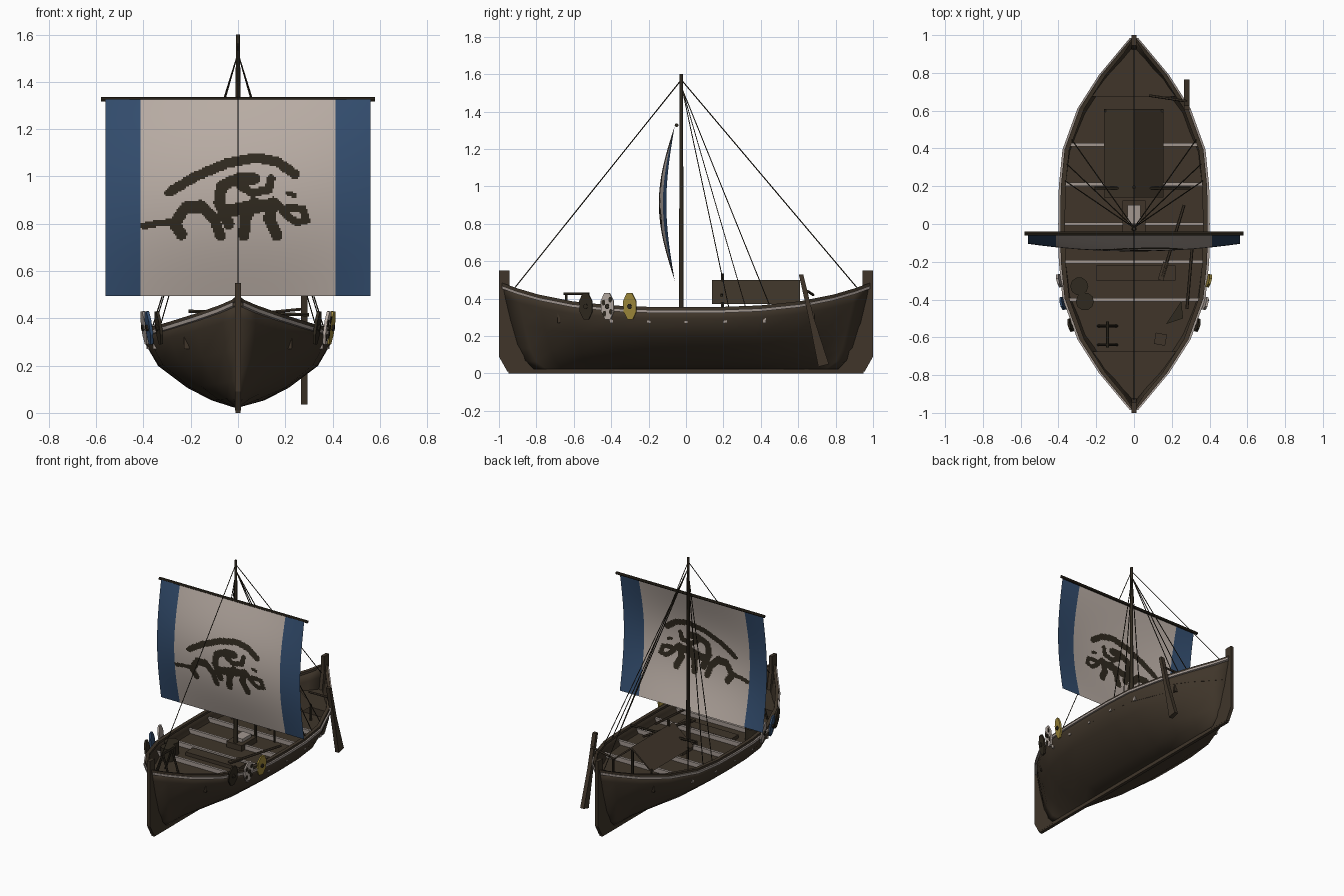
import bpy, bmesh, math
from mathutils import Vector, Matrix

if "Cube" in bpy.data.objects:
    bpy.data.objects.remove(bpy.data.objects["Cube"])


def mat(name, c):
    m = bpy.data.materials.new(name)
    m.diffuse_color = (*c, 1)
    m.use_nodes = True
    m.node_tree.nodes["Principled BSDF"].inputs["Base Color"].default_value = m.diffuse_color
    return m


WOOD = mat("brown wood", (0.050, 0.036, 0.023))
DARK = mat("dark wood", (0.030, 0.023, 0.014))
CREAM = mat("pale cloth", (0.50, 0.43, 0.385))
TRIM = mat("pale trim", (0.36, 0.31, 0.28))
BLUE = mat("blue", (0.034, 0.076, 0.16))
YELLOW = mat("yellow", (0.36, 0.26, 0.045))


def mesh(name, verts, faces, *mats, smooth=None):
    me = bpy.data.meshes.new(name)
    me.from_pydata(verts, [], faces)
    bm = bmesh.new()
    bm.from_mesh(me)
    bmesh.ops.recalc_face_normals(bm, faces=bm.faces)
    bm.to_mesh(me)
    bm.free()
    ob = bpy.data.objects.new(name, me)
    bpy.context.collection.objects.link(ob)
    for m in mats:
        me.materials.append(m)
    if smooth:
        bpy.ops.object.select_all(action='DESELECT')
        ob.select_set(True)
        bpy.context.view_layer.objects.active = ob
        bpy.ops.object.shade_smooth_by_angle(angle=math.radians(smooth))
    return ob


def grid_faces(rows, cols, closed=False):
    n = cols if closed else cols - 1
    return [(i * cols + j, i * cols + (j + 1) % cols, (i + 1) * cols + (j + 1) % cols, (i + 1) * cols + j)
            for i in range(rows - 1) for j in range(n)]


def prism(name, pts, place, a, b, m):
    """Extrude a 2D outline from a to b; place(p, q, t) gives the 3D point."""
    n = len(pts)
    v = [place(p, q, t) for t in (a, b) for p, q in pts]
    f = [tuple(range(n)), tuple(range(2 * n - 1, n - 1, -1))] + grid_faces(2, n, True)
    return mesh(name, v, f, m)


def rod(name, a, b, r, m, n=6, r2=None):
    a, b = Vector(a), Vector(b)
    rot = (b - a).to_track_quat('Z', 'Y')
    v = [p + rot @ Vector((q * math.cos(2 * math.pi * k / n), q * math.sin(2 * math.pi * k / n), 0))
         for p, q in ((a, r), (b, r2 or r)) for k in range(n)]
    f = [tuple(range(n)), tuple(range(2 * n - 1, n - 1, -1))] + grid_faces(2, n, True)
    return mesh(name, v, f, m, smooth=40 if n > 6 else None)


def box(name, c, s, m, turn=0):
    R = Matrix.Rotation(math.radians(turn), 3, 'Z')
    sq = [(-s[0] / 2, -s[1] / 2), (s[0] / 2, -s[1] / 2), (s[0] / 2, s[1] / 2), (-s[0] / 2, s[1] / 2)]
    return prism(name, sq, lambda p, q, t: Vector(c) + R @ Vector((p, q, t)), -s[2] / 2, s[2] / 2, m)


def interp(x, tab):
    for (a, p), (b, q) in zip(tab, tab[1:]):
        if x <= b:
            return p + (q - p) * (x - a) / (b - a)
    return tab[-1][1]


# hull form: beam along the length, section shape, rake of the ends
BEAM = [(0, .393), (.2, .39), (.4, .37), (.62, .29), (.8, .175), (.92, .075), (1, .008)]
SECT = [(0, .02), (.1, .28), (.26, .54), (.55, .86), (.84, 1), (1, .985)]
RAKE = [(0, .81), (.1, .87), (.26, .905), (.55, .94), (.84, .97), (1, .985)]
US = [-1, -.92, -.8, -.62, -.4, -.2, 0, .2, .4, .62, .8, .92, 1]


def beam(u): return interp(abs(u), BEAM)
def sheer(u): return .345 + .13 * abs(u) ** 3


def hull_pt(u, f, side=1, out=0):
    return Vector((side * (beam(u) * interp(f, SECT) + out), u * interp(f, RAKE), .02 + f * (sheer(u) - .02)))


def at_height(u, z, side):
    return hull_pt(u, min(1, (z - .02) / (sheer(u) - .02)), side)


ring = [(f, -1) for f, _ in reversed(SECT)] + [(f, 1) for f, _ in SECT[1:]]
hull = mesh("hull", [hull_pt(u, f, s) for u in US for f, s in ring],
            grid_faces(len(US), len(ring)), WOOD, smooth=40)
mod = hull.modifiers.new("thickness", 'SOLIDIFY')
mod.thickness, mod.offset = .012, -1

# rails: pale rubbing strip and brown cap
for s, word in ((-1, "left"), (1, "right")):
    for nm, m, i, o, lo, hi in (("trim", TRIM, -.005, .014, -.022, -.006), ("cap", WOOD, -.022, .003, -.006, .010)):
        v = []
        for u in US:
            c = hull_pt(u, 1, s)
            for dx, dz in ((i, lo), (o, lo), (o, hi), (i, hi)):
                v.append((s * max(.001, abs(c.x) + dx), c.y, c.z + dz))
        mesh(f"{word}_{nm}", v, grid_faces(len(US), 4, True), m)

# keel, stem and stern posts
box("keel", (0, 0, .0125), (.022, 1.9, .025), WOOD)
POST = [(1, .55), (1, .09), (.955, .01), (.8, .01), (.86, .07), (.92, .3), (.945, .45), (.945, .55)]
for s, nm in ((-1, "stem_post"), (1, "stern_post")):
    prism(nm, POST, lambda p, q, t: (t, s * p, q), -.012, .012, WOOD)


# decks
def deck(name, us, z):
    mesh(name, [at_height(u, z, s) for u in us for s in (-1, 1)], grid_faces(len(us), 2), WOOD)


deck("main_deck", [-.72, -.62, -.4, -.2, 0, .2, .4, .62, .72], .27)
for s, nm in ((-1, "fore_deck"), (1, "aft_deck")):
    deck(nm, [s * u for u in (.7, .8, .92, 1)], .32)
    w = abs(at_height(.7, .3, 1).x)
    box(nm + "_riser", (0, s * .68, .295), (2 * w, .012, .05), WOOD)
for k, y in enumerate((-.4, -.2, 0, .21, .42)):
    w = abs(at_height(y, .29, 1).x)
    box(f"cross_beam_{k}", (0, y, .285), (2 * w - .01, .018, .03), TRIM)

# mast, yard, mast step
rod("mast", (0, -.025, .25), (0, -.025, 1.6), .014, DARK, 10, .009)
rod("yard", (-.58, -.05, 1.327), (.58, -.05, 1.327), .010, DARK, 8)
box("mast_step", (0, .04, .285), (.12, .17, .05), WOOD)
box("mast_wedge", (0, .05, .32), (.07, .10, .025), TRIM)

# sail: side stripes and a beast painted with thick strokes
STROKES = [
    (.021, [(-.28, .94), (-.18, 1.0), (-.05, 1.055), (.08, 1.08), (.17, 1.06), (.24, 1.01)]),
    (.014, [(-.30, .93), (-.24, .97)]),
    (.024, [(-.24, .755), (-.27, .80), (-.22, .87), (-.16, .87)]),
    (.022, [(-.075, .75), (-.10, .82), (-.16, .88)]),
    (.024, [(-.04, .80), (-.08, .89), (-.07, .96), (0, .99), (.07, .99)]),
    (.018, [(.14, .99), (.13, .945), (.06, .93), (.01, .96)]),
    (.028, [(-.06, .85), (.05, .87), (.14, .88)]),
    (.024, [(.025, .75), (.03, .82), (.07, .89)]),
    (.024, [(.165, .75), (.13, .82), (.15, .89)]),
    (.016, [(.17, .88), (.21, .83), (.25, .805), (.29, .815), (.275, .86), (.21, .87)]),
    (.010, [(.21, .93), (.24, .92)]),
    (.014, [(-.40, .79), (-.35, .80), (-.27, .81)]),
]


def seg_dist(x, z, a, b):
    dx, dz = b[0] - a[0], b[1] - a[1]
    t = max(0, min(1, ((x - a[0]) * dx + (z - a[1]) * dz) / (dx * dx + dz * dz)))
    return math.hypot(x - a[0] - t * dx, z - a[1] - t * dz)


def painted(x, z):
    return any(seg_dist(x, z, a, b) < w for w, p in STROKES for a, b in zip(p, p[1:]))


NX, NZ = 168, 124
v = []
for j in range(NZ + 1):
    for i in range(NX + 1):
        x, t = -.56 + 1.12 * i / NX, j / NZ
        v.append((x, -.06 - math.sin(math.pi * t) * (.085 - .04 * (x / .56) ** 2), .495 + .83 * t))
sail = mesh("sail", v, grid_faces(NZ + 1, NX + 1), CREAM, BLUE, DARK, smooth=40)
for p in sail.data.polygons:
    x, _, z = p.center
    p.material_index = 1 if abs(x) > .413 else 2 if .7 < z < 1.12 and painted(x, z) else 0

# rigging
rod("fore_stay", (0, -.025, 1.57), (0, -.93, .44), .003, DARK, 4)
rod("back_stay", (0, -.025, 1.57), (0, .93, .44), .003, DARK, 4)
for s, word in ((-1, "left"), (1, "right")):
    for k, y in enumerate((.23, .32, .45)):
        rod(f"{word}_shroud_{k}", (0, -.02, 1.52), (s * (beam(y) - .02), y, sheer(y)), .003, DARK, 4)

# shields
for s, word, cols in ((-1, "left", (DARK, BLUE, TRIM)), (1, "right", (DARK, CREAM, YELLOW))):
    for y, m in zip((-.535, -.42, -.3), cols):
        R = Vector((s, -.25, -.14)).to_track_quat('Z', 'Y')
        c = Vector((s * (beam(y) + .014), y, .36))

        def disc(name, w, h, a, b, m, ox=0, oy=0):
            o = [(ox + w * math.cos(math.pi * (k + .5) / 4), oy + h * math.sin(math.pi * (k + .5) / 4)) for k in range(8)]
            prism(name, o, lambda p, q, t: c + R @ Vector((p, q, t)), a, b, m)
        nm = f"{word}_shield_{m.name.replace(' ', '_')}"
        disc(nm, .038, .076, -.006, .006, m)
        disc(nm + "_boss", .012, .014, .006, .014, DARK)
        if m == CREAM:
            for k, (ox, oy) in enumerate(((.018, .035), (-.02, .02), (.02, -.03), (-.016, -.04))):
                disc(f"{nm}_patch_{k}", .010, .016, .006, .009, DARK, ox, oy)

# tent over the aft deck with its frame
ROOF = [(-.16, .37), (0, .5), (.155, .37), (.14, .37), (0, .486), (-.145, .37)]
prism("tent_roof", ROOF, lambda p, q, t: (p, t, q), .14, .61, WOOD)
for y in (.195, .6):
    rod("tent_post", (0, y, .26), (0, y, .535 if y < .3 else .49), .010, DARK)
    for s in (-1, 1):
        rod("tent_leg", (s * .15, y, .26), (s * .15, y, .38), .008, DARK)
rod("tent_crossbar", (-.21, .19, .43), (.30, .19, .415), .008, DARK)

# steering oar
BLADE = [(-.012, .53), (.012, .53), (.014, .3), (.036, .05), (-.024, .035), (-.014, .3)]
prism("steering_oar", BLADE, lambda p, q, t: (.28 + t, .615 + p + (.53 - q) * .235, q), -.014, .014, WOOD)
rod("tiller", (.28, .65, .44), (.08, .68, .42), .007, WOOD)

# cargo and loose gear
box("hatch", (.01, -.26, .28), (.42, .08, .03), WOOD)
for k, (x, y) in enumerate(((-.29, -.33), (-.26, -.41))):
    rod(f"barrel_{k}", (x, y, .265), (x, y, .36), .048, DARK, 10)
box("small_crate", (.14, -.61, .295), (.06, .06, .05), WOOD, -10)
rod("spare_oar_0", (.265, .1, .31), (.15, -.28, .31), .008, WOOD)
rod("spare_oar_1", (.31, -.1, .31), (.28, -.45, .31), .008, WOOD)
box("spare_oar_blade", (.155, -.25, .31), (.03, .1, .01), WOOD, -17)
for y in (-.64, -.54):
    for dx in (-.05, .05):
        rod("rack_leg", (-.14 + dx, y, .27), (-.14, y, .425), .007, DARK)
rod("rack_bar", (-.14, -.655, .425), (-.14, -.515, .425), .008, DARK)
prism("wedge", [(.17, -.53), (.26, -.5), (.25, -.41)], lambda p, q, t: (p, q, t), .27, .30, DARK)
